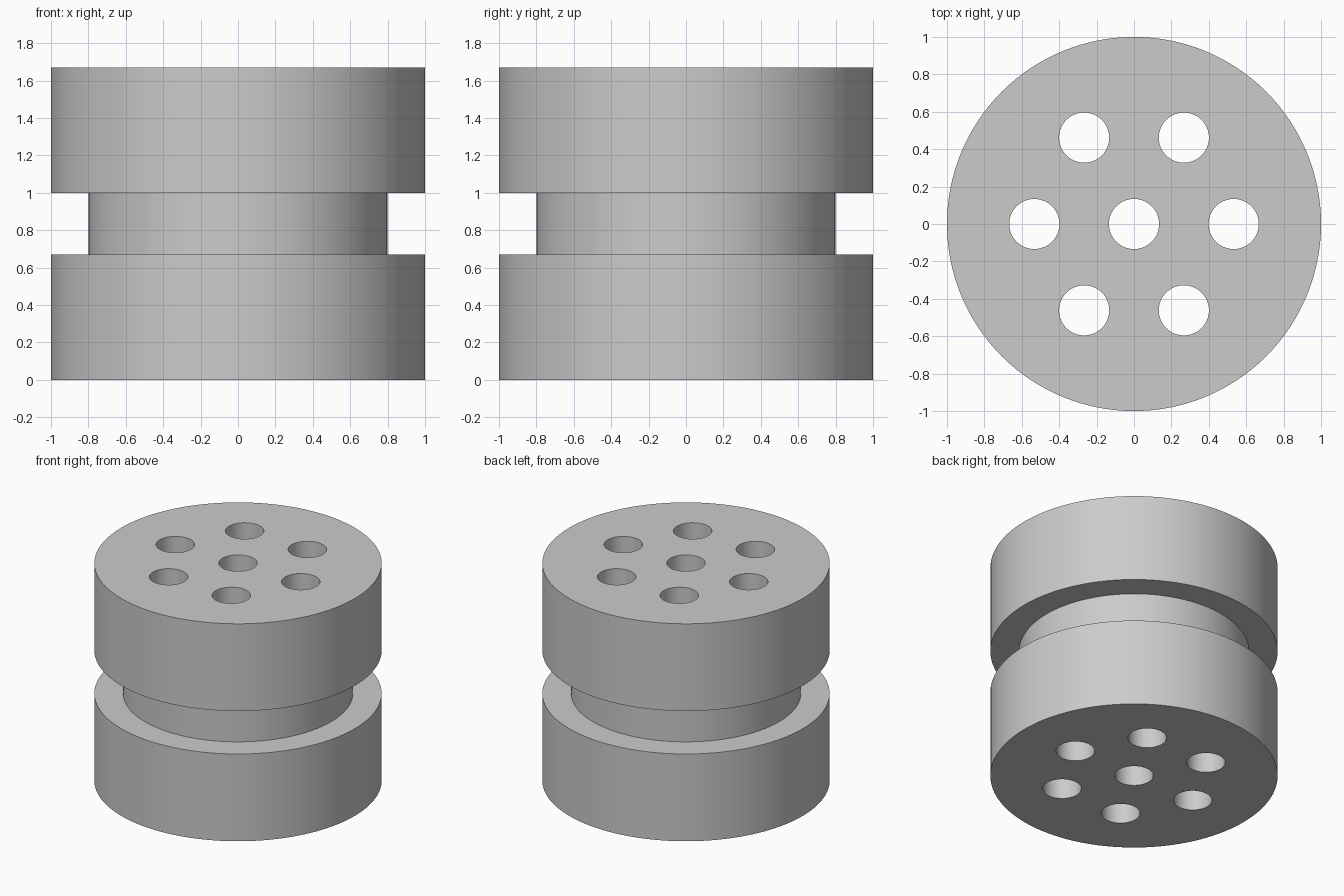
import bpy
import bmesh
import math
from mathutils import Matrix

cube = bpy.data.objects.get("Cube")
if cube:
    bpy.data.objects.remove(cube, do_unlink=True)

SIDES = 128
HEIGHT = 1.67
HOLE_RADIUS = 0.134
RING_RADIUS = 0.533

# Single plain grey
grey = bpy.data.materials.new("light_grey")
grey.use_nodes = True
colour = (0.6, 0.6, 0.6, 1)
grey.diffuse_color = colour
grey.node_tree.nodes["Principled BSDF"].inputs["Base Color"].default_value = colour


def add_object(name, bm):
    bmesh.ops.recalc_face_normals(bm, faces=bm.faces)
    mesh = bpy.data.meshes.new(name)
    bm.to_mesh(mesh)
    bm.free()
    mesh.materials.append(grey)
    obj = bpy.data.objects.new(name, mesh)
    bpy.context.collection.objects.link(obj)
    return obj


# Grooved spool body: stacked rings joined into one closed solid
profile = [(1, 0), (1, 0.67), (0.8, 0.67), (0.8, 1), (1, 1), (1, HEIGHT)]
bm = bmesh.new()
rings = []
for radius, z in profile:
    rings.append([bm.verts.new((radius * math.cos(a), radius * math.sin(a), z))
                  for a in (math.tau * i / SIDES for i in range(SIDES))])
for low, high in zip(rings, rings[1:]):
    for i in range(SIDES):
        j = (i + 1) % SIDES
        bm.faces.new((low[i], low[j], high[j], high[i]))
bm.faces.new(rings[0])
bm.faces.new(rings[-1])
body = add_object("grooved_spool", bm)

# Seven through holes: one central, six around it
centres = [(0, 0)] + [(RING_RADIUS * math.cos(k * math.pi / 3),
                       RING_RADIUS * math.sin(k * math.pi / 3)) for k in range(6)]
bm = bmesh.new()
for x, y in centres:
    bmesh.ops.create_cone(bm, cap_ends=True, segments=64,
                          radius1=HOLE_RADIUS, radius2=HOLE_RADIUS, depth=2 * HEIGHT,
                          matrix=Matrix.Translation((x, y, HEIGHT / 2)))
cutter = add_object("hole_cutter", bm)
cutter.hide_render = True

cut = body.modifiers.new("through_holes", "BOOLEAN")
cut.operation = "DIFFERENCE"
cut.solver = "EXACT"
cut.object = cutter

bpy.ops.object.select_all(action="DESELECT")
body.select_set(True)
bpy.context.view_layer.objects.active = body
bpy.ops.object.modifier_apply(modifier=cut.name)
bpy.data.objects.remove(cutter, do_unlink=True)

# Smooth curved walls with crisp rims
bpy.ops.object.shade_smooth_by_angle(angle=math.radians(30))
